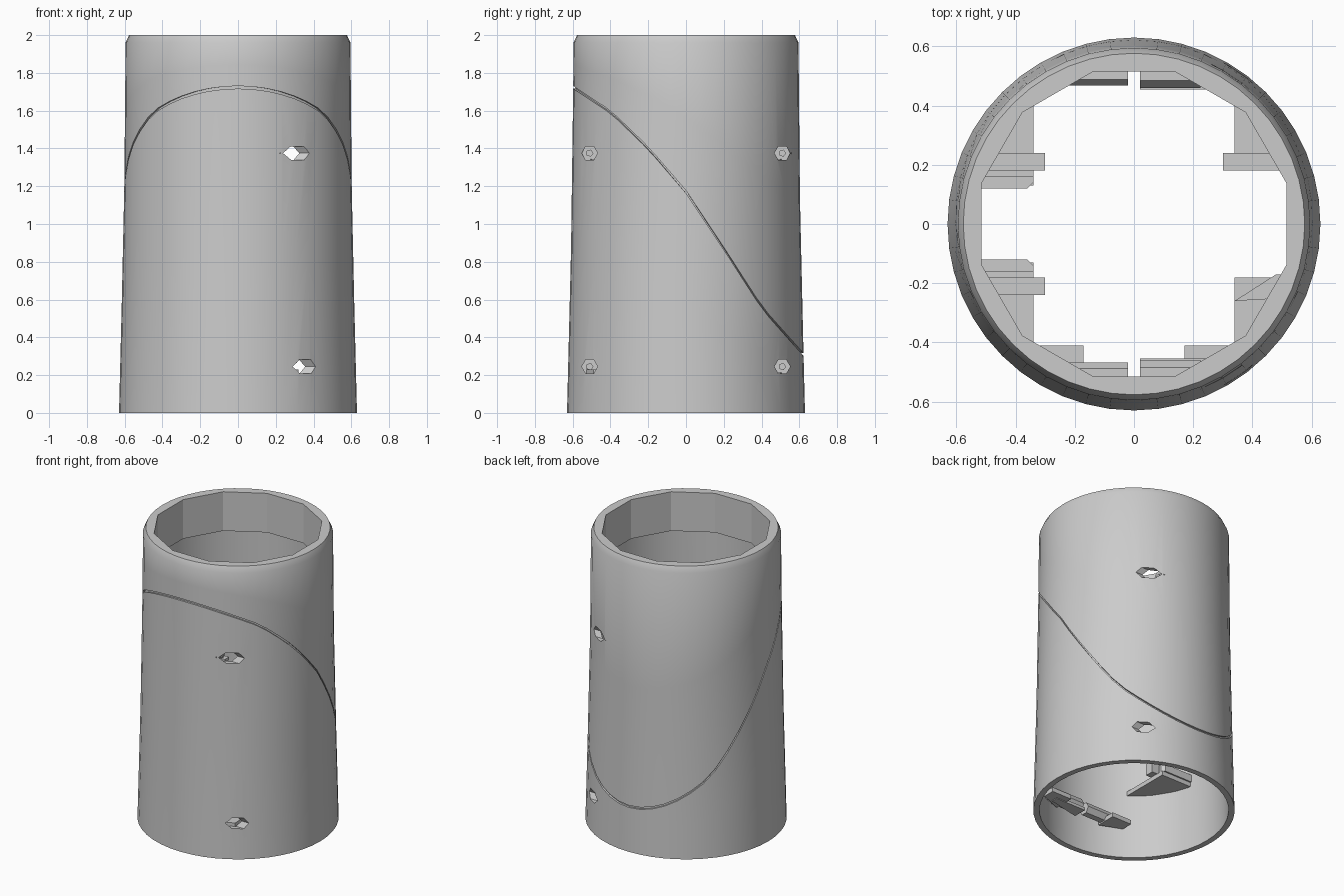
import bpy, bmesh, math

cube = bpy.data.objects.get("Cube")
if cube:
    bpy.data.objects.remove(cube, do_unlink=True)

grey = bpy.data.materials.new("plain_grey")
grey.use_nodes = True
colour = (0.6, 0.6, 0.6, 1)
grey.diffuse_color = colour
grey.node_tree.nodes["Principled BSDF"].inputs["Base Color"].default_value = colour

SEGMENTS = 48
GROOVE = [(-0.63, 1.74), (-0.4, 1.59), (-0.2, 1.4), (0, 1.17),
          (0.2, 0.87), (0.4, 0.55), (0.63, 0.28)]
TAPER = [(0, 0.63), (0.4, 0.62), (0.8, 0.61), (1.25, 0.601), (2, 0.595)]


def lerp_table(table, t):
    for (a, va), (b, vb) in zip(table, table[1:]):
        if t <= b:
            return va + (vb - va) * (t - a) / (b - a)
    return table[-1][1]


def add_mesh(name, bm):
    bmesh.ops.recalc_face_normals(bm, faces=bm.faces)
    mesh = bpy.data.meshes.new(name)
    bm.to_mesh(mesh)
    bm.free()
    mesh.materials.append(grey)
    obj = bpy.data.objects.new(name, mesh)
    bpy.context.collection.objects.link(obj)
    return obj


def prism(name, outline, z0, z1):
    """Extrude an xy outline upwards."""
    bm = bmesh.new()
    face = bm.faces.new([bm.verts.new((x, y, z0)) for x, y in outline])
    up = bmesh.ops.extrude_face_region(bm, geom=[face])["geom"]
    bmesh.ops.translate(bm, vec=(0, 0, z1 - z0),
                        verts=[v for v in up if isinstance(v, bmesh.types.BMVert)])
    return add_mesh(name, bm)


def rod(name, x0, x1, y, z, radius, sides=6):
    """Prism lying along x."""
    bpy.ops.mesh.primitive_cylinder_add(
        vertices=sides, radius=radius, depth=x1 - x0,
        location=((x0 + x1) / 2, y, z), rotation=(0, math.pi / 2, 0))
    obj = bpy.context.object
    obj.name = name
    obj.data.materials.append(grey)
    return obj


def ring(angle):
    """Closed wall section at one angle, with the sloping groove cut in."""
    y = 0.605 * math.sin(angle)
    g = lerp_table(GROOVE, y)
    half = 0.007
    outer = [0, g / 2, g - half, g + half, (g + 1.96) / 2, 1.96]
    pts = [(lerp_table(TAPER, z), z) for z in outer]
    r = lerp_table(TAPER, g) - 0.013
    pts[3:3] = [(r, g - half), (r, g + half)]
    # twelve-sided inner lip
    step = math.pi / 6
    off = (angle + step / 2) % step - step / 2
    lip = 0.515 / math.cos(off)
    return pts + [(0.577, 2), (lip, 2), (lip, 1.73), (0.565, 1.73), (0.592, 0)]


# Hollow tapered shell
bm = bmesh.new()
sections = []
for i in range(SEGMENTS):
    a = math.tau * i / SEGMENTS
    sections.append([bm.verts.new((r * math.cos(a), r * math.sin(a), z))
                     for r, z in ring(a)])
for i, s in enumerate(sections):
    n = sections[(i + 1) % SEGMENTS]
    for j in range(len(s)):
        k = (j + 1) % len(s)
        bm.faces.new((s[j], n[j], n[k], s[k]))
shell = add_mesh("shell", bm)

# Screw pockets cut from the +x side
for z in (0.245, 1.375):
    for y in (-0.51, 0.51):
        cutter = rod("pocket_cutter", 0.2, 0.8, y, z, 0.042)
        cut = shell.modifiers.new("pocket", 'BOOLEAN')
        cut.operation = 'DIFFERENCE'
        cut.solver = 'EXACT'
        cut.object = cutter
        bpy.context.view_layer.objects.active = shell
        bpy.ops.object.modifier_apply(modifier=cut.name)
        bpy.data.objects.remove(cutter, do_unlink=True)

bpy.ops.object.select_all(action='DESELECT')
shell.select_set(True)
bpy.context.view_layer.objects.active = shell
bpy.ops.object.shade_smooth_by_angle(angle=math.radians(25))

# Screw bosses meeting at the middle seam, with screw heads in the pockets
for z in (0.245, 1.375):
    for side in (-1, 1):
        y = side * 0.51
        rod("screw_boss", 0.02, 0.225, y, z, 0.05)
        rod("screw_head", 0.22, 0.235, y, z, 0.02, 5)
        rod("receiving_boss", -0.22, -0.02, y, z, 0.042)
        prism("boss_web", [(0.02, side * 0.455), (0.25, side * 0.455),
                           (0.25, side * 0.5), (0.02, side * 0.55)],
              z - 0.05, z - 0.03)

# Small front ledges beside the lower bosses
for sx in (-1, 1):
    prism("front_ledge", [(sx * 0.17, -0.41), (sx * 0.32, -0.41),
                          (sx * 0.32, -0.49), (sx * 0.17, -0.55)], 0.2, 0.23)

# Corner plates with clip arms on the side walls
for sx in (-1, 1):
    for sy in (-1, 1):
        inner = 0.13 if sx < 0 else 0.18
        plate = [(0.34, inner), (0.575, inner), (0.56, 0.2), (0.43, 0.41), (0.34, 0.475)]
        prism("corner_plate", [(sx * x, sy * y) for x, y in plate], 0.44, 0.47)
        arm = [(0.3, 0.18), (0.57, 0.18), (0.55, 0.24), (0.3, 0.24)]
        if (sx, sy) == (1, -1):
            arm = [(0.34, 0.26), (0.48, 0.17), (0.55, 0.17), (0.52, 0.25)]
        prism("clip_arm", [(sx * x, sy * y) for x, y in arm], 0.47, 0.55)
        if sx < 0:
            tab = [(0.36, 0.12), (0.57, 0.12), (0.57, 0.16), (0.34, 0.16), (0.34, 0.14)]
            prism("clip_tab", [(sx * x, sy * y) for x, y in tab], 0.47, 0.52)
